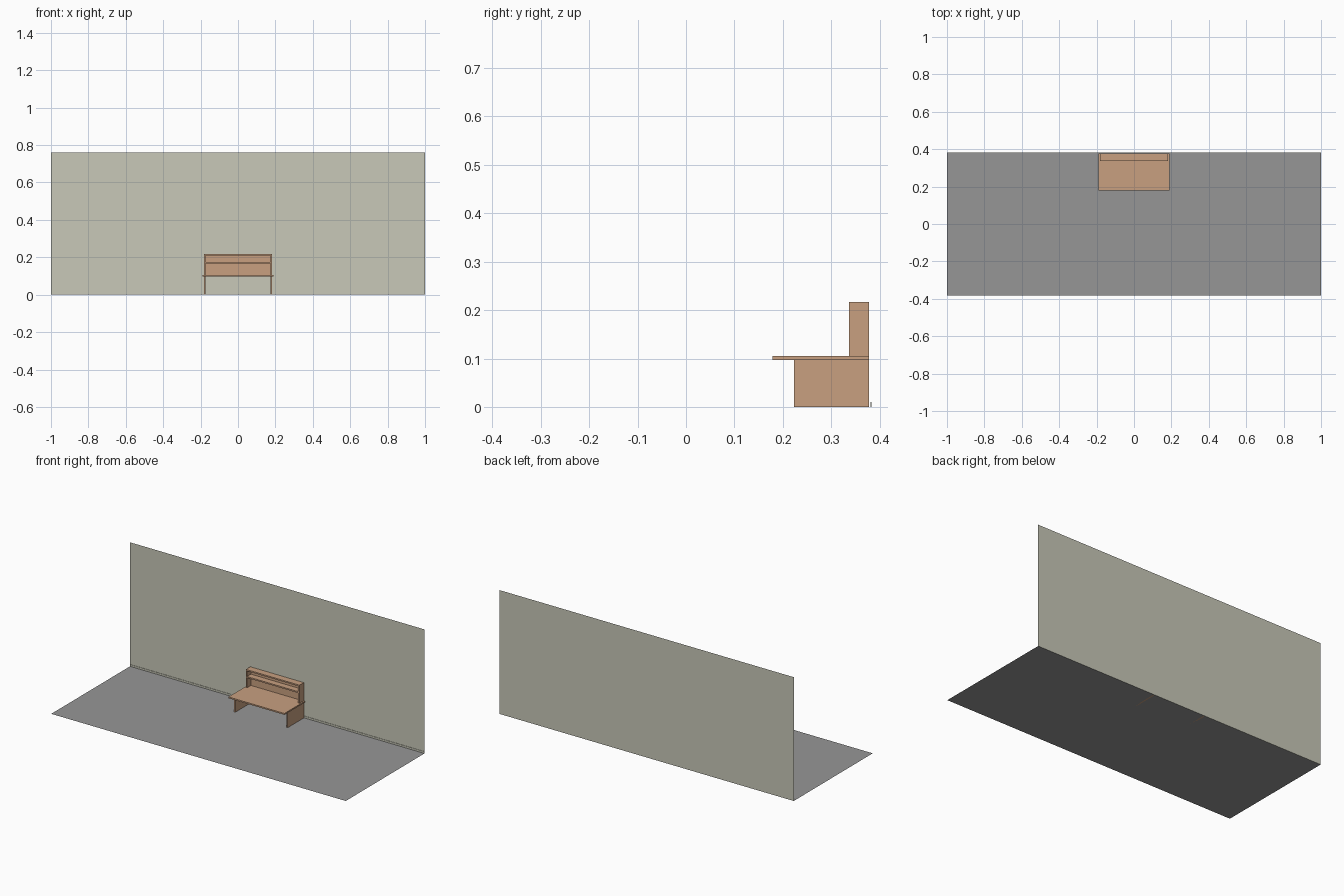
import bpy

if "Cube" in bpy.data.objects:
    bpy.data.objects.remove(bpy.data.objects["Cube"])


def mat(name, srgb):
    m = bpy.data.materials.new(name)
    m.diffuse_color = [((c / 255 + 0.055) / 1.055) ** 2.4 for c in srgb] + [1]
    m.use_nodes = True
    m.node_tree.nodes["Principled BSDF"].inputs["Base Color"].default_value = m.diffuse_color
    return m


WALL = mat("wall sage", (200, 200, 184))
FLOOR = mat("floor grey", (150, 150, 150))
WOOD = mat("light wood", (200, 160, 128))


def add_mesh(name, verts, faces, material):
    me = bpy.data.meshes.new(name)
    me.from_pydata(verts, [], faces)
    me.materials.append(material)
    ob = bpy.data.objects.new(name, me)
    bpy.context.collection.objects.link(ob)


def box(name, x0, x1, y0, y1, z0, z1, material=WOOD):
    v = [(x, y, z) for x in (x0, x1) for y in (y0, y1) for z in (z0, z1)]
    f = [(0, 1, 3, 2), (4, 6, 7, 5), (0, 4, 5, 1),
         (2, 3, 7, 6), (0, 2, 6, 4), (1, 5, 7, 3)]
    add_mesh(name, v, f, material)


D, H, T = 0.383, 0.76, 0.0085

# Room
add_mesh("floor", [(-1, -D, 0), (1, -D, 0), (1, D, 0), (-1, D, 0)], [(0, 1, 2, 3)], FLOOR)
add_mesh("back_wall", [(-1, D, 0), (1, D, 0), (1, D, H), (-1, D, H)], [(0, 1, 2, 3)], WALL)
box("baseboard", -1, 1, 0.3805, D, 0, 0.011, WALL)

# Desk
box("desk_top", -0.19, 0.19, 0.179, 0.378, 0.0975, 0.106)
for side, x in (("left", -0.182), ("right", 0.182 - T)):
    box(side + "_leg_panel", x, x + T, 0.2225, 0.378, 0, 0.0975)
    box(side + "_hutch_side", x, x + T, 0.336, 0.378, 0.106, 0.2175)

# Hutch boards
box("hutch_back", -0.182 + T, 0.182 - T, 0.374, 0.378, 0.106, 0.209)
box("hutch_top", -0.182 + T, 0.182 - T, 0.336, 0.378, 0.209, 0.2175)
box("hutch_shelf", -0.182 + T, 0.182 - T, 0.336, 0.378, 0.167, 0.1755)
